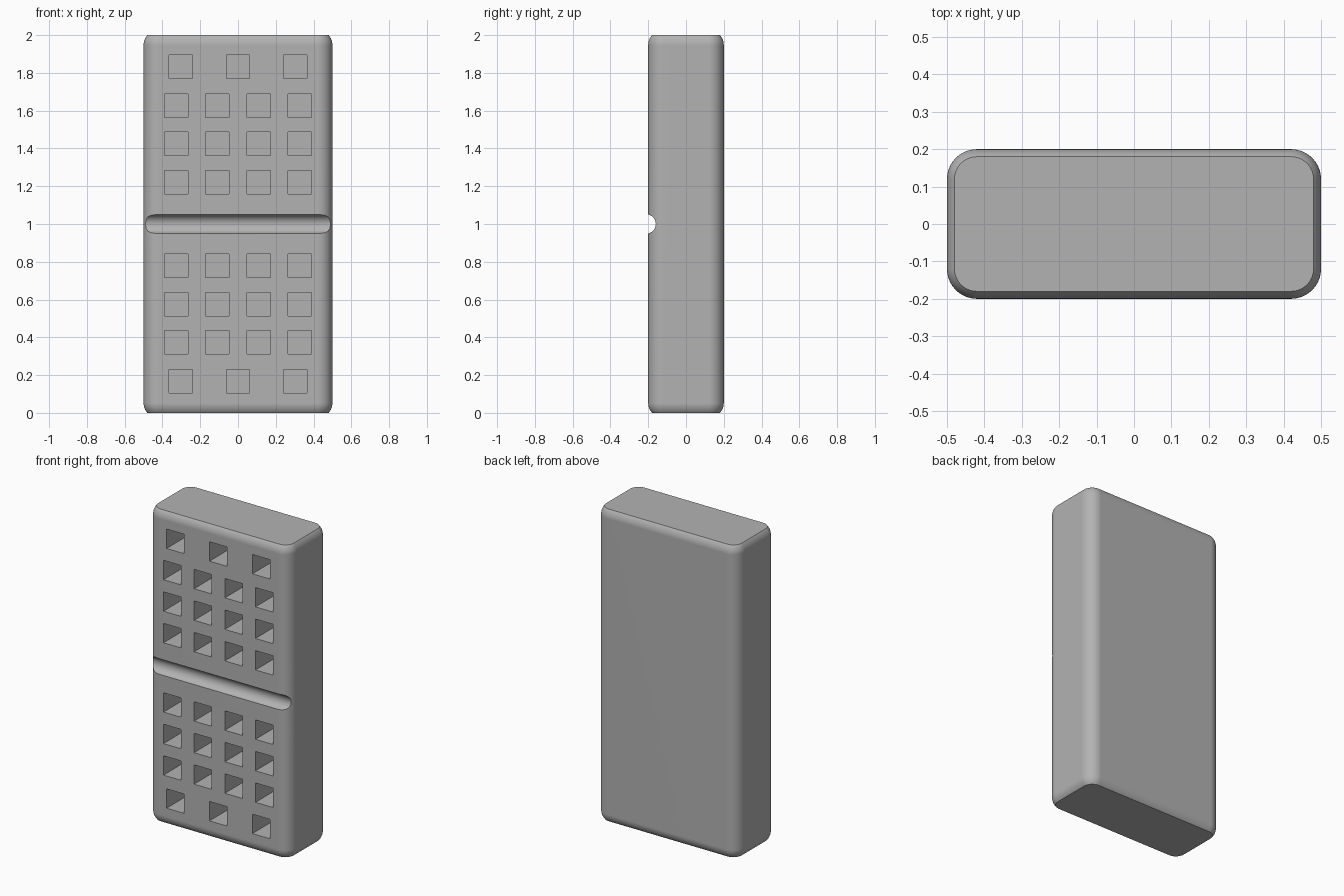
import bpy, bmesh, math
from mathutils import Matrix, Vector

HALF_X, HALF_Y, HEIGHT = 0.5, 0.2, 2.0
ROUND = 0.08           # edge rounding radius
TRIM = 0.02            # inset of the flat ends
HOLE, HOLE_DEPTH = 0.124, 0.25

if "Cube" in bpy.data.objects:
    bpy.data.objects.remove(bpy.data.objects["Cube"], do_unlink=True)

grey = bpy.data.materials.new("plain grey")
grey.use_nodes = True
colour = (0.45, 0.45, 0.45, 1)
grey.diffuse_color = colour
grey.node_tree.nodes["Principled BSDF"].inputs["Base Color"].default_value = colour


def make_object(name, bm):
    mesh = bpy.data.meshes.new(name)
    bmesh.ops.recalc_face_normals(bm, faces=bm.faces)
    bm.to_mesh(mesh)
    bm.free()
    mesh.materials.append(grey)
    obj = bpy.data.objects.new(name, mesh)
    bpy.context.collection.objects.link(obj)
    return obj


def rounded_ring(bm, inset, z, steps=10):
    """Rounded rectangle outline, pulled in by inset."""
    radius = ROUND - inset
    ring = []
    for corner, (sx, sy) in enumerate(((1, 1), (-1, 1), (-1, -1), (1, -1))):
        for i in range(steps + 1):
            a = (corner + i / steps) * math.pi / 2
            ring.append(bm.verts.new((sx * (HALF_X - ROUND) + radius * math.cos(a),
                                      sy * (HALF_Y - ROUND) + radius * math.sin(a), z)))
    return ring


# Body: stacked outlines with a rounded edge that stops at a flat end
bm = bmesh.new()
end_angle = math.acos(1 - TRIM / ROUND)
rise = ROUND * math.sin(end_angle)
arc = [end_angle * i / 8 for i in range(9)]
lower = [(ROUND * (1 - math.cos(a)), rise - ROUND * math.sin(a)) for a in reversed(arc)]
levels = lower + [(inset, HEIGHT - z) for inset, z in reversed(lower)]
rings = [rounded_ring(bm, inset, z) for inset, z in levels]
for a, b in zip(rings, rings[1:]):
    for i in range(len(a)):
        j = (i + 1) % len(a)
        bm.faces.new((a[i], a[j], b[j], b[i]))
bm.faces.new(rings[0])
bm.faces.new(rings[-1])
body = make_object("domino_body", bm)

# Cutter: square pits mirrored above and below the middle, plus the groove
bm = bmesh.new()
four = (-0.326, -0.109, 0.109, 0.326)
three = (-0.304, 0, 0.304)
for columns, offset in ((four, 0.222), (four, 0.424), (four, 0.626), (three, 0.832)):
    for side in (-1, 1):
        for x in columns:
            place = Matrix.Translation((x, -HALF_Y, HEIGHT / 2 + side * offset))
            bmesh.ops.create_cube(bm, size=1, matrix=place @ Matrix.Diagonal(
                Vector((HOLE, HOLE_DEPTH * 2, HOLE, 1))))
groove = Matrix.Translation((0, -0.211, HEIGHT / 2)) @ Matrix.Rotation(math.pi / 2, 4, 'Y')
bmesh.ops.create_cone(bm, cap_ends=True, segments=64, radius1=0.051, radius2=0.051,
                      depth=1.4, matrix=groove)
cutter = make_object("pit_cutter", bm)
cutter.hide_render = True

# Cut, then smooth the rounded surfaces while keeping the edges sharp
cut = body.modifiers.new("cut", 'BOOLEAN')
cut.operation, cut.solver, cut.object = 'DIFFERENCE', 'EXACT', cutter
bpy.ops.object.select_all(action='DESELECT')
body.select_set(True)
bpy.context.view_layer.objects.active = body
bpy.ops.object.modifier_apply(modifier=cut.name)
bpy.data.objects.remove(cutter, do_unlink=True)
bpy.ops.object.shade_smooth_by_angle(angle=math.radians(30))
weighted = body.modifiers.new("even_shading", 'WEIGHTED_NORMAL')
weighted.keep_sharp = True
